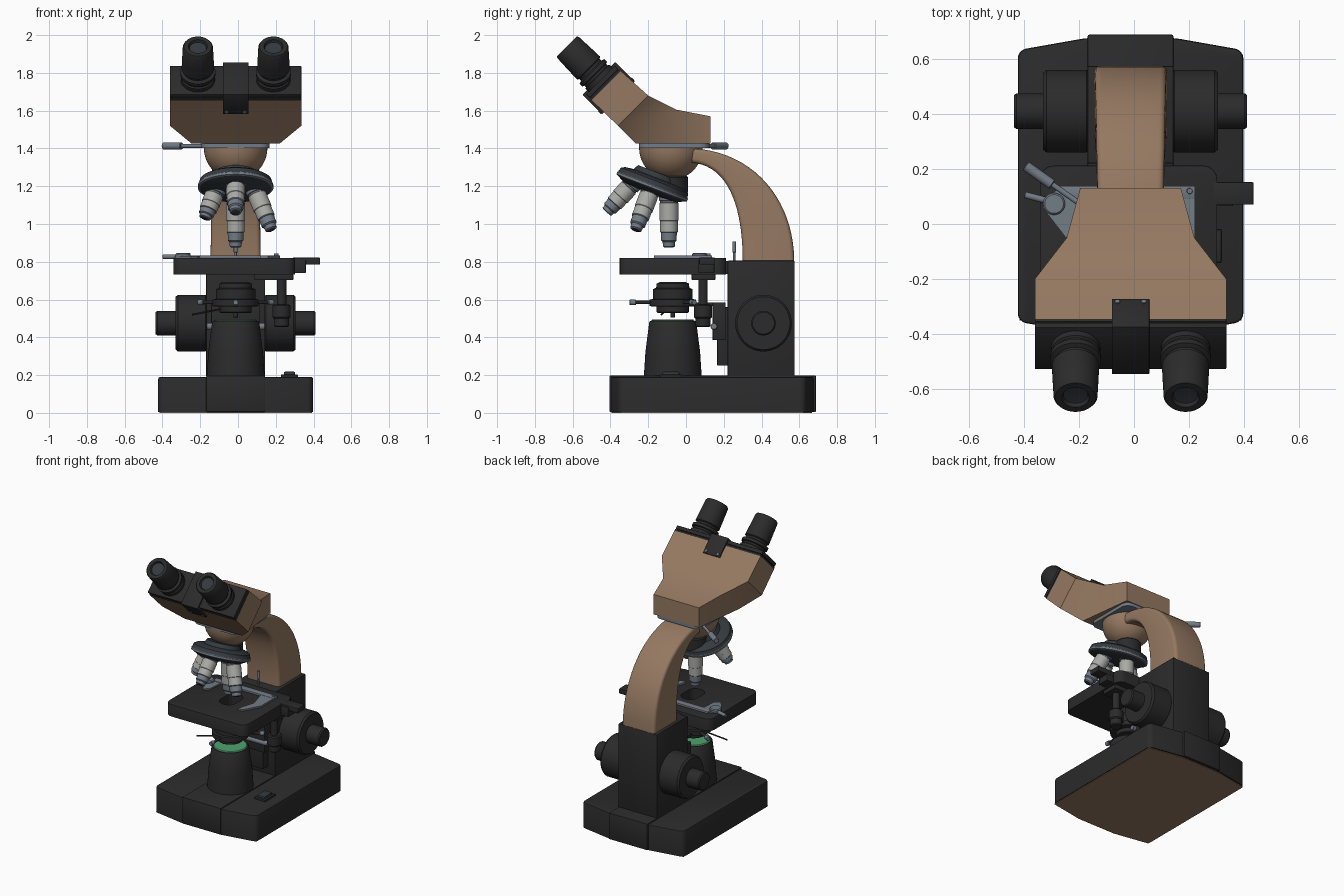
import bpy, bmesh, math
from mathutils import Vector, Matrix

if "Cube" in bpy.data.objects:
    bpy.data.objects.remove(bpy.data.objects["Cube"])

CX = -0.0125          # everything is built around x = 0, then shifted by this


def material(name, rgb):
    m = bpy.data.materials.new(name)
    m.diffuse_color = (*rgb, 1)
    m.use_nodes = True
    m.node_tree.nodes["Principled BSDF"].inputs["Base Color"].default_value = m.diffuse_color
    return m


BLACK, BROWN, METAL, SILVER, GREEN, SLATE = MATS = [
    material("black", (0.024, 0.024, 0.024)), material("brown", (0.30, 0.19, 0.12)),
    material("blue_grey_metal", (0.17, 0.20, 0.24)), material("silver", (0.40, 0.40, 0.38)),
    material("green_glass", (0.08, 0.36, 0.16)), material("slate", (0.035, 0.042, 0.05))]


def finish(name, bm, *mats):
    bmesh.ops.recalc_face_normals(bm, faces=bm.faces)
    me = bpy.data.meshes.new(name)
    bm.to_mesh(me)
    bm.free()
    for m in mats:
        me.materials.append(m)
    ob = bpy.data.objects.new(name, me)
    bpy.context.collection.objects.link(ob)
    return ob


def box(name, x, y, z, mat, bevel=0.0, matrix=None):
    """Box from (min, max) ranges on each axis."""
    bm = bmesh.new()
    bmesh.ops.create_cube(bm, size=1)
    for v in bm.verts:
        v.co = [(r[0] + r[1]) / 2 + c * (r[1] - r[0]) for r, c in zip((x, y, z), v.co)]
    if bevel:
        bmesh.ops.bevel(bm, geom=bm.edges[:], offset=bevel, segments=2, profile=0.5, affect='EDGES')
    if matrix:
        bm.transform(matrix)
    return finish(name, bm, mat)


def loft(name, sections, mat):
    """Skin a row of equal-length sections and cap both ends."""
    bm = bmesh.new()
    rings = [[bm.verts.new(p) for p in s] for s in sections]
    n = len(rings[0])
    for a, b in zip(rings, rings[1:]):
        for i in range(n):
            j = (i + 1) % n
            bm.faces.new((a[i], a[j], b[j], b[i]))
    bm.faces.new(rings[0])
    bm.faces.new(rings[-1])
    return finish(name, bm, mat)


def prism(name, pts, z0, z1, mat, round_r=0.0, bevel=0.0):
    """Extruded plan outline with rounded corners and a softened top edge."""
    bm = bmesh.new()
    face = bm.faces.new([bm.verts.new((x, y, z0)) for x, y in pts])
    new = bmesh.ops.extrude_face_region(bm, geom=[face])["geom"]
    for v in new:
        if isinstance(v, bmesh.types.BMVert):
            v.co.z = z1
    if round_r:
        up = [e for e in bm.edges if abs(e.verts[0].co.z - e.verts[1].co.z) > 1e-4]
        bmesh.ops.bevel(bm, geom=up, offset=round_r, segments=4, profile=0.5, affect='EDGES')
    if bevel:
        top = [e for e in bm.edges if all(abs(v.co.z - z1) < 1e-5 for v in e.verts)]
        bmesh.ops.bevel(bm, geom=top, offset=bevel, segments=2, profile=0.5, affect='EDGES')
    return finish(name, bm, mat)


def lathe(name, profile, origin, axis, mats, segs=40):
    """Revolve (radius, height[, material slot]) points about an axis."""
    bm = bmesh.new()
    rot = Vector(axis).to_track_quat('Z', 'Y').to_matrix().to_4x4()
    rings = [[bm.verts.new((p[0] * math.cos(2 * math.pi * k / segs),
                            p[0] * math.sin(2 * math.pi * k / segs), p[1]))
              for k in range(segs)] for p in profile]
    for p, a, b in zip(profile, rings, rings[1:]):
        for i in range(segs):
            j = (i + 1) % segs
            f = bm.faces.new((a[i], a[j], b[j], b[i]))
            f.material_index = p[2] if len(p) > 2 else 0
    bmesh.ops.remove_doubles(bm, verts=bm.verts, dist=1e-5)
    bm.transform(Matrix.Translation(origin) @ rot)
    return finish(name, bm, *(mats if isinstance(mats, list) else [mats]))


def rod(name, a, b, r, mat, segs=20):
    a, b = Vector(a), Vector(b)
    h = (b - a).length
    c = min(r * 0.15, 0.008)
    return lathe(name, [(0, 0), (r - c, 0), (r, c), (r, h - c), (r - c, h), (0, h)], a, b - a, mat, segs)


# Base with raised centre strip, underside plate and switch
outline = [(-0.155, -0.4), (0.155, -0.4), (0.41, -0.355), (0.41, 0.632),
           (0.155, 0.677), (-0.155, 0.677), (-0.41, 0.632), (-0.41, -0.355)]
prism("base", outline, 0.004, 0.19, BLACK, 0.03, 0.01)
prism("base_underside", [(x * 0.985, y * 0.985) for x, y in outline], 0, 0.005, BROWN)
box("base_centre_strip", (-0.156, 0.156), (-0.406, 0.688), (0.005, 0.198), BLACK, 0.006)
box("switch_frame", (0.24, 0.33), (-0.14, -0.02), (0.185, 0.203), BLACK, 0.004)
box("switch_rocker", (0.255, 0.315), (-0.125, -0.035), (0.195, 0.218), SLATE, 0.006)

# Pillar and focus knobs
box("pillar", (-0.156, 0.156), (0.22, 0.575), (0.19, 0.806), BLACK, 0.006)
for s in (-1, 1):
    lathe("coarse_knob", [(0, 0.15), (0.14, 0.15), (0.15, 0.16), (0.15, 0.305), (0.14, 0.318), (0, 0.318)],
          (0, 0.41, 0.475), (s, 0, 0), BLACK, 64)
    lathe("fine_knob", [(0, 0.31), (0.065, 0.31), (0.065, 0.415), (0.058, 0.424), (0, 0.424)],
          (0, 0.41, 0.475), (s, 0, 0), BLACK)
rod("stage_stop_pin", (0, 0.255, 0.80), (0, 0.255, 0.855), 0.006, METAL)
rod("stage_stop_head", (0, 0.255, 0.85), (0, 0.255, 0.908), 0.010, METAL)


# Curved arm: rounded rectangles between an outer and an inner curve
def bezier(p, t):
    k = ((1 - t) ** 3, 3 * t * (1 - t) ** 2, 3 * t * t * (1 - t), t ** 3)
    return Vector((0, sum(a * q[0] for a, q in zip(k, p)), sum(a * q[1] for a, q in zip(k, p))))


outer = [(0.573, 0.805), (0.57, 1.13), (0.36, 1.38), (0.04, 1.40)]
inner = [(0.30, 0.805), (0.30, 1.10), (0.22, 1.31), (0.03, 1.325)]
sections = []
for i in range(21):
    o, n = bezier(outer, i / 20), bezier(inner, i / 20)
    mid, half, w, r = (o + n) / 2, (o - n).length / 2, 0.133 - 0.014 * i / 20, 0.022
    u = (o - n).normalized()
    ring = []
    for q, (sx, su) in enumerate(((1, 1), (-1, 1), (-1, -1), (1, -1))):
        for k in range(5):
            a = math.pi / 2 * (q + k / 4)
            ring.append(mid + Vector((1, 0, 0)) * (sx * (w - r) + r * math.cos(a))
                        + u * (su * (half - r) + r * math.sin(a)))
    sections.append(ring)
loft("arm", sections, BROWN)

# Bowl under the head, flange and clamp lever
bowl = [(0, -0.16)] + [(0.168 * math.cos(a), 0.168 * math.sin(a))
                       for a in [math.radians(-72 + 6 * k) for k in range(13)]] + [(0, 0)]
bowl[0] = (0, bowl[1][1])
lathe("nosepiece_bowl", bowl, (0, -0.08, 1.402), (0, 0, 1), BROWN, 48)
prism("head_flange", [(-0.18, -0.25), (0.18, -0.25), (0.18, 0.125), (-0.18, 0.125)], 1.402, 1.426, METAL, 0.05)
rod("clamp_lever_shaft", (-0.15, 0.05, 1.413), (-0.30, 0.155, 1.413), 0.010, METAL)
rod("clamp_lever_grip", (-0.285, 0.143, 1.413), (-0.382, 0.212, 1.413), 0.019, METAL)

# Head housing: widening four-section loft, ending in a 45 degree face
head = [((0.13, 1.57), (0.13, 1.425), 0.183), ((-0.05, 1.605), (-0.265, 1.425), 0.232),
        ((-0.20, 1.68), (-0.36, 1.52), 0.348), ((-0.345, 1.81), (-0.50, 1.655), 0.348)]
loft("head_housing", [[(-w, *t), (w, *t), (w, *b), (-w, *b)] for t, b, w in head], BROWN)

# Eyepiece slide; local frame: x across, y up the slanted face, z out along the eyepieces
tilt = Matrix.Translation((0, -0.4225, 1.7325)) @ Matrix.Rotation(math.radians(45), 4, 'X')
box("eyepiece_plate", (-0.348, 0.348), (-0.11, 0.11), (-0.002, 0.013), BLACK, 0.003, tilt)
box("eyepiece_slide", (-0.348, 0.348), (-0.107, 0.107), (0.017, 0.042), BLACK, 0.003, tilt)
box("slide_core", (-0.335, 0.335), (-0.1, 0.1), (0.005, 0.03), BLACK, 0, tilt)
box("slide_bridge", (-0.068, 0.068), (-0.122, 0.122), (-0.092, 0.054), BLACK, 0.003, tilt)
for s in (-1, 1):
    for e in (-1, 1):
        rod("bridge_screw", tilt @ Vector((s * 0.048, e * 0.115, -0.075)),
            tilt @ Vector((s * 0.048, e * 0.127, -0.075)), 0.01, METAL, 12)
    lathe("eyepiece", [(0, 0), (0.09, 0), (0.09, 0.025), (0.082, 0.03), (0.082, 0.042), (0.093, 0.046),
                       (0.093, 0.066), (0.076, 0.072), (0.076, 0.085), (0.086, 0.092), (0.084, 0.15),
                       (0.08, 0.245), (0.074, 0.254), (0.05, 0.254), (0.044, 0.24, 1), (0, 0.236)],
          tilt @ Vector((s * 0.2, 0, 0.04)), tilt.to_3x3() @ Vector((0, 0, 1)), [BLACK, SLATE], 48)

# Tilted revolving nosepiece
ang = math.radians(21)
down = Vector((0, -math.sin(ang), -math.cos(ang)))
back = Vector((0, math.cos(ang), -math.sin(ang)))
side = Vector((1, 0, 0))
turret = Vector((0, -0.165, 1.235))
lathe("turret", [(0, -0.04), (0.11, -0.04), (0.125, -0.012), (0.17, -0.006), (0.19, 0.005), (0.197, 0.03, 1),
                 (0.2, 0.033, 1), (0.2, 0.046, 1), (0.19, 0.05), (0.15, 0.072), (0, 0.08)],
      turret, down, [SLATE, METAL], 56)
rod("turret_mount", (0, -0.08, 1.16), (0, -0.08, 1.255), 0.09, BLACK, 32)

# Four objectives splayed around the turret axis
for radial, length in ((back, 0.26), (side, 0.235), (-back, 0.20), (-side, 0.165)):
    aim = down * math.cos(ang) + radial * math.sin(ang)
    L = length
    lathe("objective", [(0, -0.03, 1), (0.052, -0.03, 1), (0.052, 0.012, 1), (0.046, 0.014, 1), (0.046, 0.022, 1),
                        (0.05, 0.025), (0.05, L * 0.45), (0.047, L * 0.46), (0.047, L * 0.68, 1),
                        (0.042, L * 0.7, 1), (0.041, L * 0.86, 1), (0.033, L * 0.89, 1), (0.031, L * 0.98, 1),
                        (0.024, L, 2), (0, L)],
          turret + down * 0.066 + radial * 0.105, aim, [SILVER, METAL, SLATE], 32)

# Stage with a light slot
stage = prism("stage", [(-0.33, -0.352), (0.315, -0.352), (0.315, 0.212), (-0.33, 0.212)],
              0.732, 0.82, BLACK, 0.05, 0.004)
cutter = prism("slot_cutter", [(-0.06, -0.15), (0.06, -0.15), (0.06, 0.03), (-0.06, 0.03)], 0.6, 0.9, BLACK, 0.055)
cutter.hide_render = True
cutter.hide_viewport = True
cut = stage.modifiers.new("slot", 'BOOLEAN')
cut.object, cut.solver = cutter, 'EXACT'
box("stage_rail_block", (0.30, 0.372), (0.065, 0.15), (0.74, 0.81), BLACK, 0.004)
box("stage_rail", (0.30, 0.447), (0.07, 0.152), (0.785, 0.822), BLACK, 0.004)
box("stage_mount", (-0.1, 0.1), (0.16, 0.23), (0.735, 0.805), BLACK)

# Slide holder on the stage
box("holder_bar", (-0.26, 0.235), (0.09, 0.138), (0.82, 0.834), METAL, 0.002)
prism("holder_arm", [(0.12, 0.138), (0.235, 0.138), (0.235, -0.05), (0.17, -0.17), (0.13, -0.17), (0.17, -0.04)],
      0.82, 0.832, METAL)
prism("holder_finger", [(-0.32, 0.06), (-0.27, 0.125), (-0.19, 0.11), (-0.2, -0.02), (-0.235, -0.05)],
      0.82, 0.830, METAL)
rod("holder_pivot", (-0.278, 0.073, 0.82), (-0.278, 0.073, 0.847), 0.04, METAL, 28)
rod("holder_lever", (-0.285, 0.08, 0.827), (-0.385, 0.106, 0.827), 0.012, METAL)
rod("holder_screw", (0.215, 0.12, 0.82), (0.215, 0.12, 0.845), 0.011, METAL)

# Stage drive under the right side
box("drive_bracket", (0.1, 0.305), (0.03, 0.155), (0.703, 0.735), BLACK, 0.004)
for z0, z1, r in ((0.56, 0.71, 0.025), (0.50, 0.575, 0.048), (0.455, 0.51, 0.04)):
    rod("drive_knob", (0.243, 0.09, z0), (0.243, 0.09, z1), r, BLACK, 28)

# Condenser carrier and condenser
box("focus_rail", (-0.1, 0.1), (0.165, 0.23), (0.25, 0.56), BLACK, 0.004)
box("condenser_carrier", (-0.13, 0.13), (0.14, 0.21), (0.385, 0.585), BLACK, 0.006)
box("condenser_arm", (-0.06, 0.06), (0.0, 0.17), (0.565, 0.585), BLACK)
rod("carrier_screw", (-0.155, 0.148, 0.458), (0.155, 0.148, 0.458), 0.018, METAL)
lathe("condenser", [(0, 0.53), (0.08, 0.53), (0.085, 0.535), (0.085, 0.562), (0.122, 0.565), (0.122, 0.6),
                    (0.105, 0.603), (0.105, 0.655), (0.088, 0.662), (0.085, 0.685), (0.07, 0.692),
                    (0.05, 0.692, 1), (0, 0.694)], (0, -0.07, 0), (0, 0, 1), [BLACK, METAL], 48)
for a in (30, 150, 270):
    d = Vector((math.cos(math.radians(a)), math.sin(math.radians(a)), 0))
    c = Vector((0, -0.07, 0.585))
    rod("centring_screw", c + d * 0.11, c + d * 0.2, 0.009, BLACK, 12)
    rod("centring_screw_head", c + d * 0.195, c + d * 0.228, 0.015, METAL, 16)
rod("diaphragm_lever", (-0.08, -0.1, 0.55), (-0.23, -0.13, 0.52), 0.005, BLACK, 10)
rod("condenser_pin", (0, -0.07, 0.505), (0, -0.07, 0.535), 0.012, BLACK, 12)

# Illuminator with green filter
lathe("illuminator", [(0, 0.19), (0.154, 0.19), (0.15, 0.24), (0.145, 0.32), (0.125, 0.478), (0.119, 0.487),
                      (0.113, 0.488, 1), (0.108, 0.494, 1), (0, 0.494)],
      (0, -0.07, 0), (0, 0, 1), [BLACK, GREEN], 56)

# Shift to the true centre line and smooth the round parts
for ob in bpy.data.objects:
    ob.location.x += CX
for ob in [o for o in bpy.data.objects if o is not cutter]:
    ob.select_set(True)
    bpy.context.view_layer.objects.active = ob
bpy.ops.object.shade_smooth_by_angle(angle=math.radians(32))
